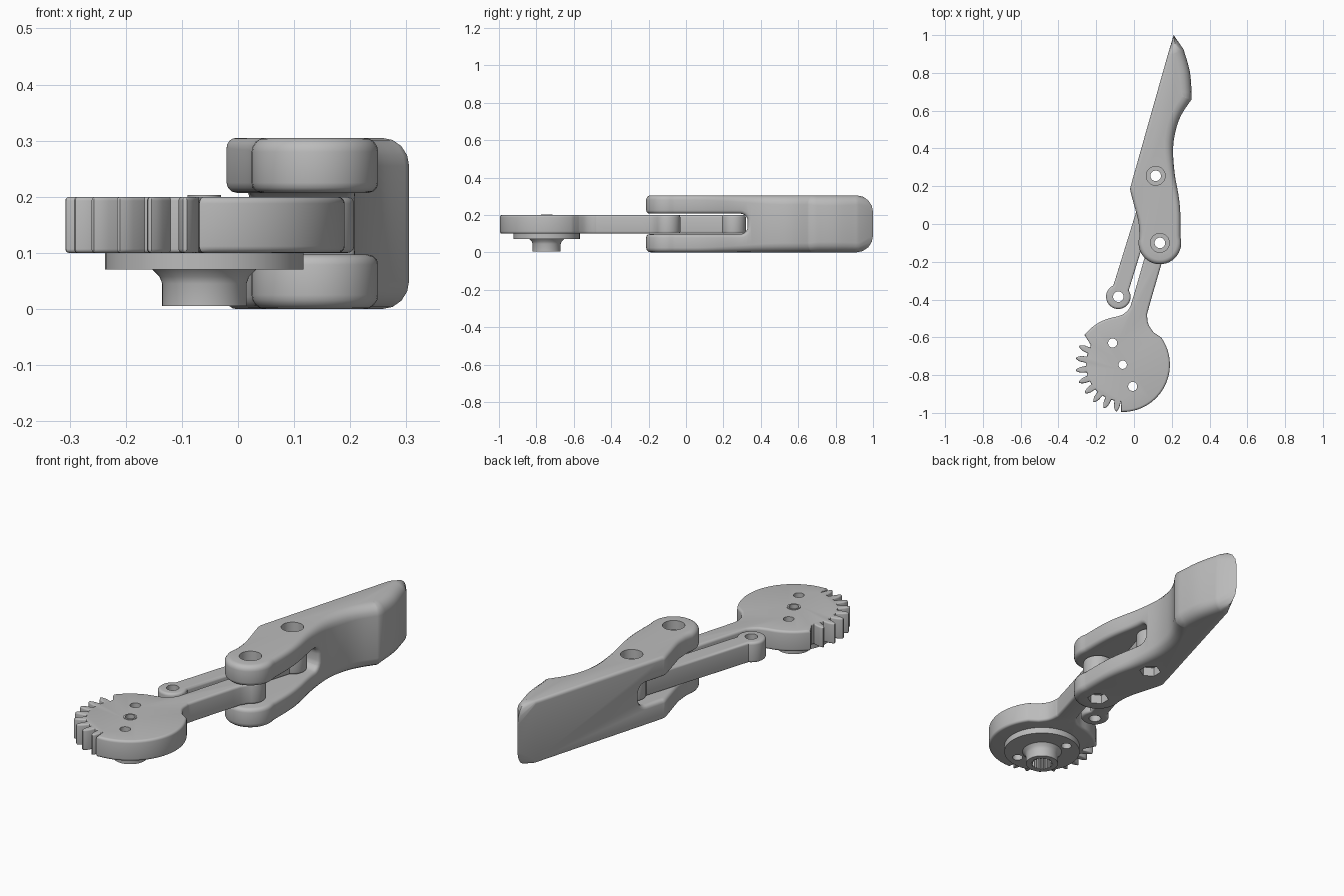
import bpy, bmesh
from math import sin, cos, pi, radians, degrees, atan2
from mathutils import Vector

old = bpy.data.objects.get("Cube")
if old:
    bpy.data.objects.remove(old, do_unlink=True)

grey = bpy.data.materials.new("plain grey")
grey.use_nodes = True
GREY = (0.5, 0.5, 0.5, 1)
grey.diffuse_color = GREY
grey.node_tree.nodes["Principled BSDF"].inputs["Base Color"].default_value = GREY

TIP_PIVOT = (0.137, -0.10)
LINK_PIVOT = (0.115, 0.255)
LINK_END = (-0.083, -0.385)
HUB = (-0.06, -0.745)


def arc(centre, rad, a0, a1, n, edge):
    """Arc points (x, y, edge rounding), angles in degrees."""
    steps = [radians(a0 + (a1 - a0) * i / n) for i in range(n + 1)]
    return [Vector((centre[0] + rad * cos(a), centre[1] + rad * sin(a), edge)) for a in steps]


def spline(points, n=5):
    """Smooth curve through the points."""
    p = [Vector(q) for q in points]
    p = [p[0]] + p + [p[-1]]
    out = []
    for a, b, c, d in zip(p, p[1:], p[2:], p[3:]):
        for i in range(n):
            t = i / n
            out.append(0.5 * (2 * b + (c - a) * t + (2 * a - 5 * b + 4 * c - d) * t * t
                              + (3 * b - a - 3 * c + d) * t ** 3))
    return out + [p[-1]]


def finish(name, bm):
    bmesh.ops.recalc_face_normals(bm, faces=bm.faces)
    mesh = bpy.data.meshes.new(name)
    bm.to_mesh(mesh)
    bm.free()
    mesh.materials.append(grey)
    ob = bpy.data.objects.new(name, mesh)
    bpy.context.collection.objects.link(ob)
    return ob


def plate(name, outline, z0, z1, steps=4):
    """Counter-clockwise outline raised into a slab with rounded rims."""
    pts = [p for i, p in enumerate(outline) if (p - outline[i - 1]).xy.length > 0.002]
    inward = []
    for i, p in enumerate(pts):
        before = (p - pts[i - 1]).xy.normalized()
        after = (pts[(i + 1) % len(pts)] - p).xy.normalized()
        t = (before + after).normalized()
        inward.append(Vector((-t.y, t.x)))
    angles = [pi / 2 * k / steps for k in range(steps + 1)]
    layers = [(a, False) for a in angles] + [(a, True) for a in reversed(angles)]
    bm = bmesh.new()
    rings = []
    for a, top in layers:
        ring = []
        for p, n in zip(pts, inward):
            xy = p.xy + n * p.z * (1 - sin(a))
            lift = p.z * (1 - cos(a))
            ring.append(bm.verts.new((xy.x, xy.y, z1 - lift if top else z0 + lift)))
        rings.append(ring)
    count = len(pts)
    for low, high in zip(rings, rings[1:]):
        for i in range(count):
            j = (i + 1) % count
            bm.faces.new((low[i], low[j], high[j], high[i]))
    bm.faces.new(rings[0][::-1])
    bm.faces.new(rings[-1])
    return finish(name, bm)


def cut(ob, cutter):
    cutter.hide_render = True
    mod = ob.modifiers.new("cut", 'BOOLEAN')
    mod.operation = 'DIFFERENCE'
    mod.solver = 'EXACT'
    mod.object = cutter
    bpy.context.view_layer.objects.active = ob
    bpy.ops.object.modifier_apply(modifier=mod.name)
    bpy.data.objects.remove(cutter, do_unlink=True)


def drill(ob, centre, rad, z0=-0.1, z1=0.5, sides=32):
    bpy.ops.mesh.primitive_cylinder_add(vertices=sides, radius=rad, depth=z1 - z0,
                                        location=(*centre, (z0 + z1) / 2))
    cut(ob, bpy.context.object)


# Finger: blade-like body with a forked lower end
left = [(0.18, 0.9, 0.015), (-0.008, 0.235, 0.015)]
heel = [(-0.016, 0.205, 0.015), (-0.02, 0.18, 0.018), (-0.005, 0.12, 0.02),
        (0.022, 0.02, 0.022), (0.028, -0.045, 0.025)]
grip = [(0.246, -0.06, 0.025), (0.245, 0.06, 0.025), (0.236, 0.15, 0.028), (0.215, 0.27, 0.035),
        (0.207, 0.4, 0.045), (0.222, 0.5, 0.05), (0.252, 0.58, 0.05), (0.305, 0.66, 0.05)]
nose = [(0.305, 0.7, 0.055), (0.295, 0.81, 0.055), (0.262, 0.925, 0.05)]
outline = [Vector((0.21, 1.0, 0.09))] + [Vector(p) for p in left] + spline(heel)
outline += arc(TIP_PIVOT, 0.113, 165, 375, 24, 0.025) + spline(grip) + spline(nose)
finger = plate("finger", outline, 0.0, 0.305)

# Slot between the two prongs
bpy.ops.mesh.primitive_cube_add(size=1, location=(0.1, -0.085, 0.152))
slot = bpy.context.object
slot.scale = (1, 0.83, 0.11)
bpy.ops.object.transform_apply(location=False, rotation=False, scale=True)
round_end = slot.modifiers.new("round", 'BEVEL')
round_end.width = 0.04
round_end.segments = 5
bpy.context.view_layer.update()
cut(finger, slot)

# Soften the rims of the slot
bm = bmesh.new()
bm.from_mesh(finger.data)
bmesh.ops.remove_doubles(bm, verts=bm.verts, dist=0.0003)
rims = [e for e in bm.edges if len(e.link_faces) == 2 and e.calc_face_angle(0) > 0.8
        and all(0.09 < v.co.z < 0.215 and v.co.y < 0.335 for v in e.verts)]
bmesh.ops.bevel(bm, geom=rims, offset=0.018, segments=3, profile=0.5, affect='EDGES',
                clamp_overlap=False)
bm.to_mesh(finger.data)
bm.free()

# Screw holes: round recess above, hexagonal nut recess below
for pivot in (TIP_PIVOT, LINK_PIVOT):
    drill(finger, pivot, 0.028)
    drill(finger, pivot, 0.05, z0=0.26)
    drill(finger, pivot, 0.05, z1=0.045, sides=6)

# Parallel link bar
lean = degrees(atan2(LINK_PIVOT[1] - LINK_END[1], LINK_PIVOT[0] - LINK_END[0]))
ends = arc(LINK_PIVOT, 0.065, lean - 139, lean + 139, 24, 0.012)
ends += arc(LINK_END, 0.065, lean + 41, lean + 319, 24, 0.012)
link = plate("link_bar", ends, 0.1, 0.2)
for pivot in (LINK_PIVOT, LINK_END):
    drill(link, pivot, 0.028)

# Gear arm: disc with teeth on one side and an arm to the finger
RIM = 0.012
outline = arc(TIP_PIVOT, 0.07, -62, 208, 24, RIM)
outline += spline([(0.057, -0.175, RIM), (-0.008, -0.4, RIM), (-0.027, -0.45, RIM),
                   (-0.06, -0.48, RIM)])
outline += arc(HUB, 0.256, 98, 142, 10, RIM)
tooth = [(0.195, -5), (0.225, -3.8), (0.24, -2.2), (0.249, -0.8),
         (0.249, 0.8), (0.24, 2.2), (0.225, 3.8), (0.195, 5)]
outline += arc(HUB, 0.2, 148, 148, 1, 0.007)[:1]
for k in range(8):
    for rad, turn in tooth:
        a = 157 + 15 * k + turn
        outline += arc(HUB, rad, a, a, 1, 0.007)[:1]
outline += arc(HUB, 0.25, 268, 395, 36, RIM)
outline += spline([(0.105, -0.575, RIM), (0.078, -0.535, RIM), (0.07, -0.49, RIM),
                   (0.078, -0.445, RIM), (0.15, -0.196, RIM)])
gear = plate("gear_arm", outline, 0.1, 0.2)
drill(gear, TIP_PIVOT, 0.028)
drill(gear, HUB, 0.029)

# Drive horn: flange, flared hub and a ribbed socket
SOCKET = 0.045
profile = [(SOCKET, 0.005), (0.075, 0.005), (0.075, 0.045), (0.08, 0.058), (0.092, 0.07),
           (0.177, 0.07), (0.177, 0.101), (0.03, 0.101), (0.03, 0.203), (0.022, 0.203),
           (0.022, 0.06), (SOCKET, 0.06)]
bm = bmesh.new()
SEG = 80
rings = []
for s in range(SEG):
    a = 2 * pi * s / SEG
    ring = []
    for rad, z in profile:
        if rad == SOCKET and s % 4 < 2:
            rad += 0.006
        ring.append(bm.verts.new((HUB[0] + rad * cos(a), HUB[1] + rad * sin(a), z)))
    rings.append(ring)
for s in range(SEG):
    a, b = rings[s], rings[(s + 1) % SEG]
    for i in range(len(profile)):
        j = (i + 1) % len(profile)
        bm.faces.new((a[i], b[i], b[j], a[j]))
horn = finish("drive_horn", bm)

# Fixing holes through gear and horn
for side in (-1, 1):
    spot = (HUB[0] + side * 0.053, HUB[1] - side * 0.115)
    for part in (gear, horn):
        drill(part, spot, 0.024)

# Smooth shading with crisp edges
for part in (finger, link, gear, horn):
    bpy.ops.object.select_all(action='DESELECT')
    part.select_set(True)
    bpy.context.view_layer.objects.active = part
    bpy.ops.object.shade_smooth_by_angle(angle=radians(35))
